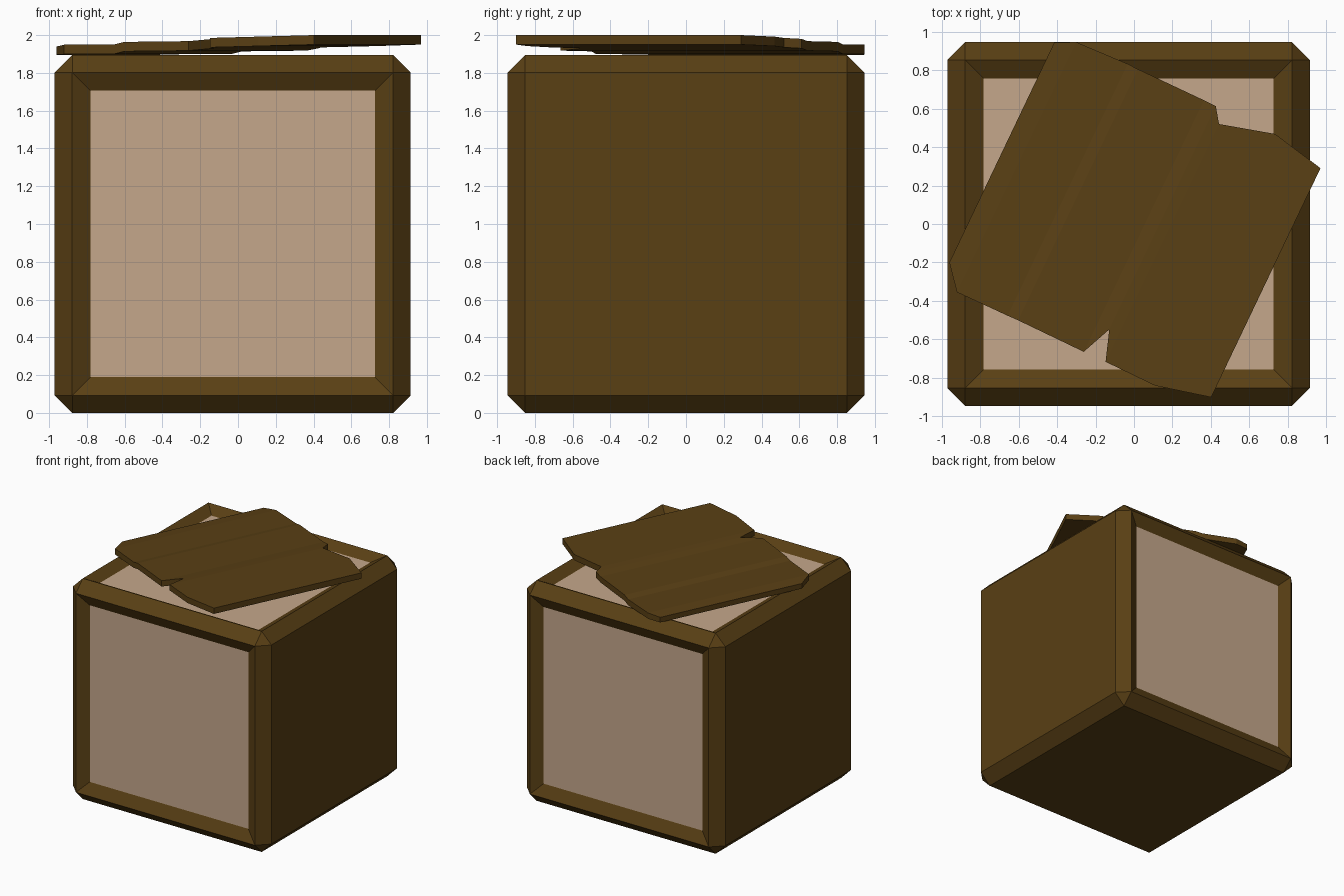
import bpy, bmesh
from math import radians, cos, sin
from mathutils import Matrix, Vector

if "Cube" in bpy.data.objects:
    bpy.data.objects.remove(bpy.data.objects["Cube"])


def material(name, rgb):
    m = bpy.data.materials.new(name)
    m.diffuse_color = (*rgb, 1)
    m.use_nodes = True
    m.node_tree.nodes["Principled BSDF"].inputs["Base Color"].default_value = m.diffuse_color
    return m


def finish(name, bm, mats):
    bmesh.ops.recalc_face_normals(bm, faces=bm.faces)
    me = bpy.data.meshes.new(name)
    bm.to_mesh(me)
    bm.free()
    for m in mats:
        me.materials.append(m)
    ob = bpy.data.objects.new(name, me)
    bpy.context.collection.objects.link(ob)
    return ob


wood = material("dark_wood", (0.10, 0.05, 0.007))
panel = material("pale_panel", (0.56, 0.39, 0.26))

# crate body: chamfered box with recessed pale panels on front, back and top
bm = bmesh.new()
bmesh.ops.create_cube(bm, size=1)
bmesh.ops.scale(bm, vec=(1.885, 1.89, 1.895), verts=bm.verts)
bmesh.ops.translate(bm, vec=(-0.028, 0, 0.9475), verts=bm.verts)
bmesh.ops.bevel(bm, geom=bm.edges[:], offset=0.093, offset_type='OFFSET',
                segments=1, affect='EDGES', profile=0.5)
bm.normal_update()
for axis in (Vector((0, -1, 0)), Vector((0, 1, 0)), Vector((0, 0, 1))):
    face = max(bm.faces, key=lambda f: f.normal.dot(axis))
    bmesh.ops.inset_region(bm, faces=[face], thickness=0.096, depth=-0.05,
                           use_even_offset=True)
    face.material_index = 1
    bm.normal_update()
finish("crate_body", bm, (wood, panel))

# loose lid of stepped boards: (across, near end, far end, top height)
rows = [
    (-0.780, -0.594, 0.672, 1.940),
    (-0.678, -0.716, 0.724, 1.949),
    (-0.388, -0.713, 0.737, 1.950),
    (-0.328, -0.711, 0.735, 1.964),
    (0.050, -0.712, 0.737, 1.968),
    (0.120, -0.550, 0.736, 1.980),
    (0.175, -0.710, 0.659, 1.985),
    (0.460, -0.711, 0.738, 1.992),
    (0.750, -0.640, 0.679, 2.000),
]
thick = 0.05
turn = Matrix.Rotation(radians(-25.5), 4, 'Z')
bm = bmesh.new()
rings = []
for u, near, far, z in rows:
    low = max(z - thick, 1.896)
    rings.append([bm.verts.new(turn @ Vector(p)) for p in
                  ((u, near, low), (u, far, low), (u, far, z), (u, near, z))])
for a, b in zip(rings, rings[1:]):
    for i in range(4):
        j = (i + 1) % 4
        bm.faces.new((a[i], a[j], b[j], b[i]))
bm.faces.new(rings[0])
bm.faces.new(rings[-1])
finish("loose_lid", bm, (wood,))
